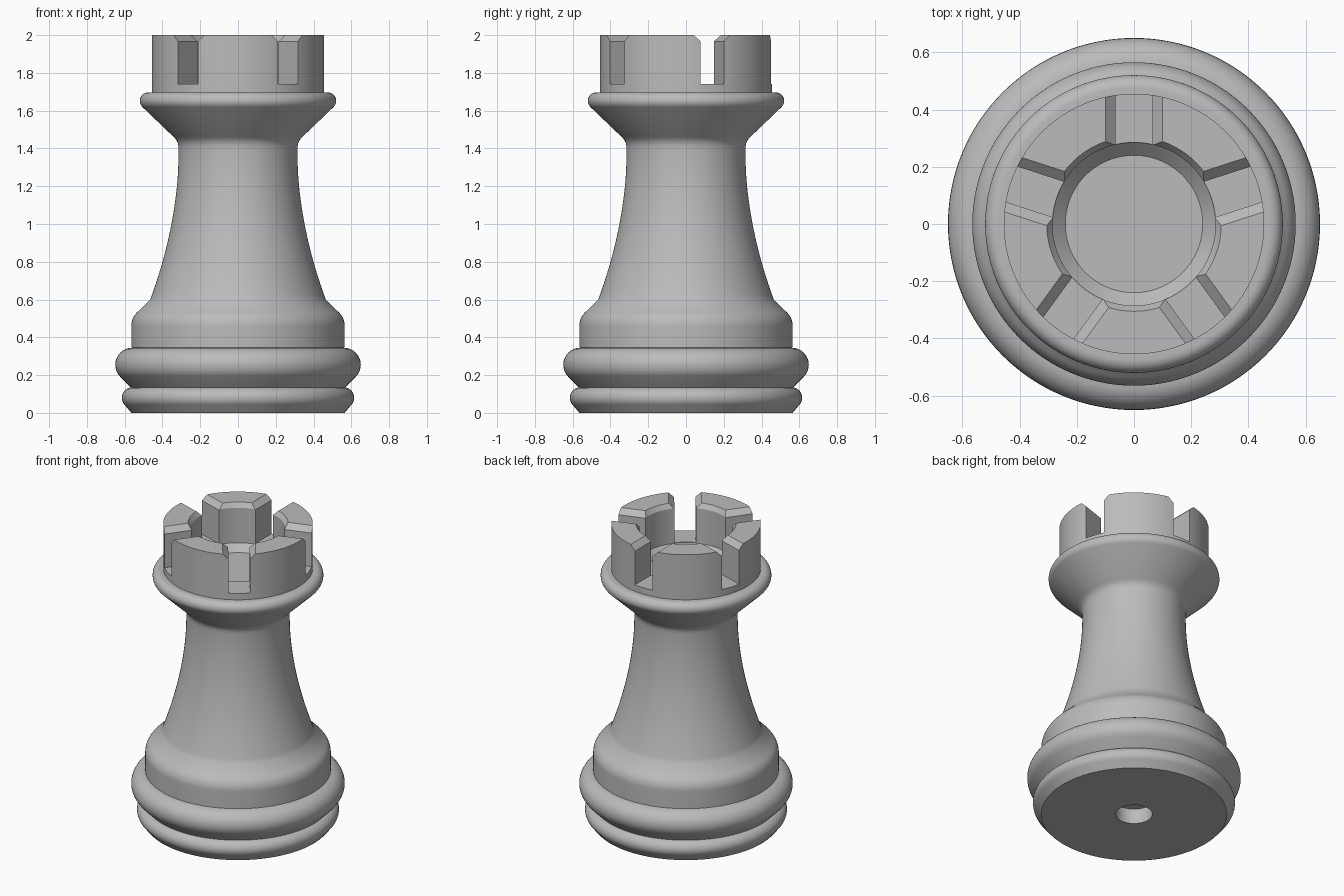
import bpy, bmesh, math
from mathutils import Vector, Matrix
from mathutils.geometry import interpolate_bezier

SEGMENTS = 128

cube = bpy.data.objects.get("Cube")
if cube:
    bpy.data.objects.remove(cube, do_unlink=True)

grey = bpy.data.materials.new("plain_grey")
grey.use_nodes = True
COLOUR = (0.5, 0.5, 0.5, 1)
grey.diffuse_color = COLOUR
grey.node_tree.nodes["Principled BSDF"].inputs["Base Color"].default_value = COLOUR


def arc(cx, cz, r, start, end, n=12):
    angles = [math.radians(start + (end - start) * i / n) for i in range(n + 1)]
    return [(cx + r * math.cos(a), cz + r * math.sin(a)) for a in angles]


def bezier(a, b, c, d, n):
    pts = interpolate_bezier(*[Vector((p[0], p[1], 0)) for p in (a, b, c, d)], n)
    return [(p.x, p.y) for p in pts]


def add_object(name, bm):
    bmesh.ops.recalc_face_normals(bm, faces=bm.faces)
    mesh = bpy.data.meshes.new(name)
    bm.to_mesh(mesh)
    bm.free()
    mesh.materials.append(grey)
    obj = bpy.data.objects.new(name, mesh)
    bpy.context.collection.objects.link(obj)
    return obj


def lathe(name, profile):
    bm = bmesh.new()
    verts = [bm.verts.new((r, 0, z)) for r, z in profile]
    edges = [bm.edges.new(pair) for pair in zip(verts, verts[1:])]
    bmesh.ops.spin(bm, geom=verts + edges, cent=(0, 0, 0), axis=(0, 0, 1),
                   angle=math.tau, steps=SEGMENTS, use_duplicate=False)
    bmesh.ops.remove_doubles(bm, verts=bm.verts, dist=0.0001)
    return add_object(name, bm)


# Turned body, from the hole under the base up to the sunken top
profile = [(0, 0.1), (0.112, 0.1), (0.112, 0), (0.565, 0)]
profile += arc(0.56, 0.08, 0.055, -45, 90)               # lower ring
profile += [(0.568, 0.135)]
profile += arc(0.56, 0.255, 0.09, -45, 90)               # wide ring
profile += [(0.565, 0.345)]
profile += arc(0.465, 0.46, 0.1, 0, 48)                  # shoulder
profile += bezier((0.465, 0.6), (0.39, 0.8), (0.31, 1.1), (0.315, 1.4), 24)
profile += bezier((0.315, 1.4), (0.315, 1.43), (0.325, 1.447), (0.345, 1.465), 8)[1:]
profile += arc(0.475, 1.652, 0.045, -45, 90)             # collar
profile += [(0.455, 1.697), (0.455, 2), (0.305, 2), (0.285, 1.97),
            (0.285, 1.735), (0.24, 1.69), (0, 1.69)]     # crown wall and dish
body = lathe("rook_body", profile)

# Five chamfered slots through the crown
bm = bmesh.new()
half = [(0.065, 1.74), (0.065, 1.966), (0.11, 2.01)]
section = half + [(-x, z) for x, z in reversed(half)]
for i in range(5):
    turn = Matrix.Rotation(math.tau * i / 5, 3, "Z")
    face = bm.faces.new([bm.verts.new(turn @ Vector((x, 0.17, z))) for x, z in section])
    out = bmesh.ops.extrude_face_region(bm, geom=[face])["geom"]
    bmesh.ops.translate(bm, vec=turn @ Vector((0, 0.4, 0)),
                        verts=[g for g in out if isinstance(g, bmesh.types.BMVert)])
    if not face.is_valid:
        continue
cutter = add_object("slot_cutter", bm)
cutter.hide_render = True

cut = body.modifiers.new("slots", "BOOLEAN")
cut.operation = "DIFFERENCE"
cut.solver = "EXACT"
cut.object = cutter

bpy.ops.object.select_all(action="DESELECT")
body.select_set(True)
bpy.context.view_layer.objects.active = body
bpy.ops.object.modifier_apply(modifier=cut.name)
bpy.data.objects.remove(cutter, do_unlink=True)
bpy.ops.object.shade_smooth_by_angle(angle=math.radians(30))
